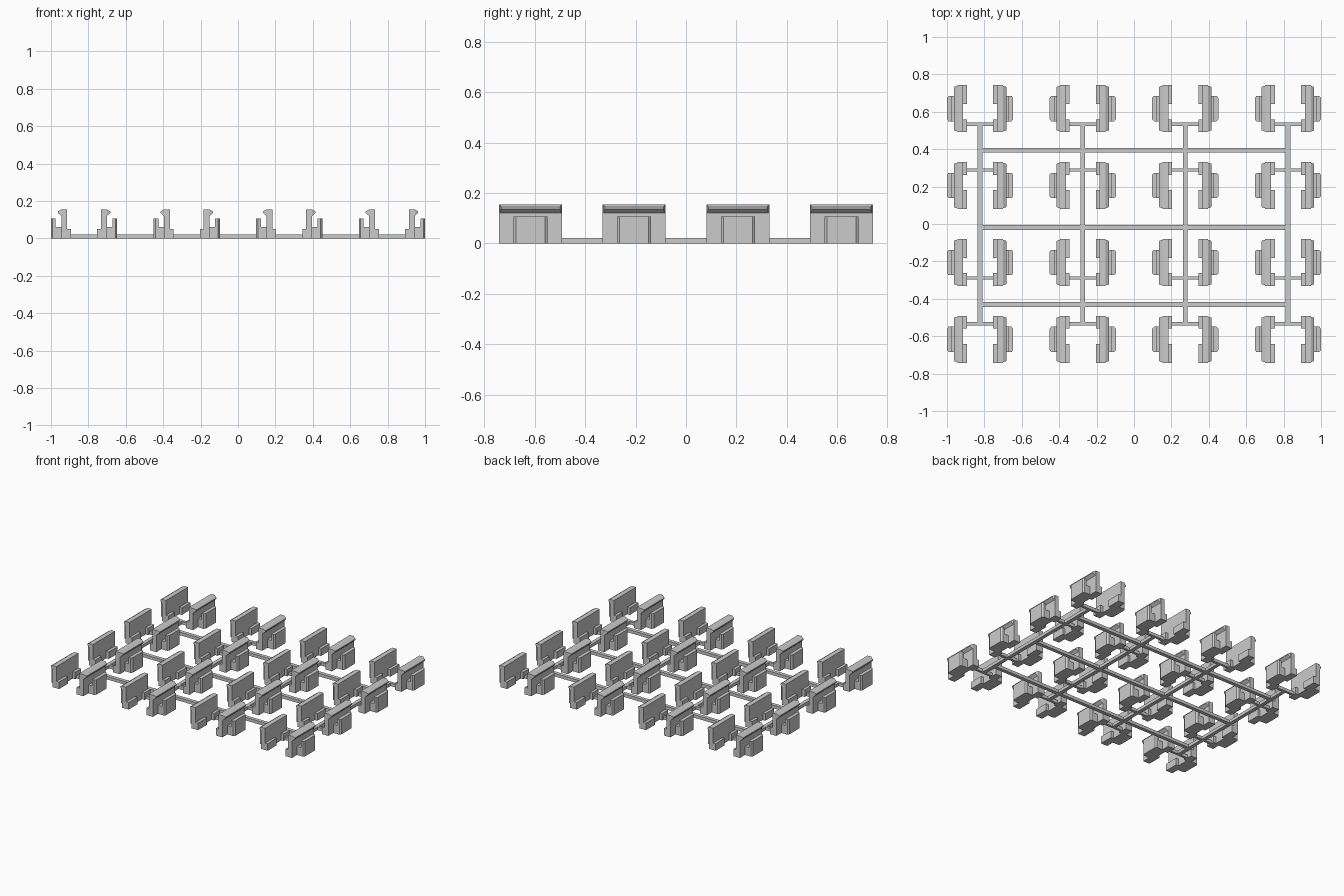
import bpy
import bmesh

cube = bpy.data.objects.get("Cube")
if cube:
    bpy.data.objects.remove(cube, do_unlink=True)

grey = bpy.data.materials.new("plain grey")
grey.use_nodes = True
grey.diffuse_color = (0.6, 0.6, 0.6, 1)
grey.node_tree.nodes["Principled BSDF"].inputs["Base Color"].default_value = (0.6, 0.6, 0.6, 1)


def prism(bm, rings):
    """Close a solid between matching rings of points."""
    loops = [[bm.verts.new(p) for p in ring] for ring in rings]
    n = len(loops[0])
    for a, b in zip(loops, loops[1:]):
        for i in range(n):
            j = (i + 1) % n
            bm.faces.new((a[i], a[j], b[j], b[i]))
    bm.faces.new(loops[0][::-1])
    bm.faces.new(loops[-1])


def box(bm, x0, x1, y0, y1, z1, z0=0):
    outline = [(x0, y0), (x1, y0), (x1, y1), (x0, y1)]
    prism(bm, [[(x, y, z) for x, y in outline] for z in (z0, z1)])


def finish(bm, name):
    bmesh.ops.recalc_face_normals(bm, faces=bm.faces)
    mesh = bpy.data.meshes.new(name)
    bm.to_mesh(mesh)
    bm.free()
    mesh.materials.append(grey)
    return mesh


def place(name, mesh, x=0, y=0, sx=1, sy=1):
    obj = bpy.data.objects.new(name, mesh)
    bpy.context.collection.objects.link(obj)
    obj.location = (x, y, 0)
    obj.scale = (sx, sy, 1)


def clip_mesh():
    bm = bmesh.new()
    # Tall plate
    box(bm, 0.09, 0.122, -0.125, 0.125, 0.155)
    # Wedge lip along the top of the plate, narrowing to its tip
    lip = [(0.122, 0.12, 0.122), (0.14, 0.136, 0.116),
           (0.14, 0.144, 0.116), (0.122, 0.155, 0.122)]
    prism(bm, [[(x, s * y, z) for x, z, y in lip] for s in (-1, 1)])
    # Channel floor
    box(bm, 0.12, 0.16, -0.068, 0.068, 0.06)
    # Outer jaw with chamfered corners
    outline = [(0.152, -0.068), (0.168, -0.068), (0.177, -0.057),
               (0.177, 0.057), (0.168, 0.068), (0.152, 0.068)]
    prism(bm, [[(x, y, z) for x, y in outline] for z in (0, 0.107)])
    # Inner feet, the short one meeting the runner
    box(bm, 0.07, 0.092, 0.025, 0.125, 0.05)
    box(bm, 0.07, 0.092, -0.125, -0.057, 0.05)
    return finish(bm, "clip")


def bar_mesh(name, half_x, half_y):
    bm = bmesh.new()
    box(bm, -half_x, half_x, -half_y, half_y, 0.022)
    return finish(bm, name)


columns = [-0.823, -0.274, 0.274, 0.823]
rows = [(-0.617, -1), (-0.206, 1), (0.206, -1), (0.617, 1)]
clip = clip_mesh()
stub = bar_mesh("stub", 0.075, 0.009)
long_bar = bar_mesh("long_bar", 0.013, 0.535)
cross_bar = bar_mesh("cross_bar", 0.836, 0.013)

# Mirrored clip pairs, each joined by a stub
for x in columns:
    place("long_runner", long_bar, x)
    for y, flip in rows:
        place("left_clip", clip, x, y, 1, flip)
        place("right_clip", clip, x, y, -1, flip)
        place("stub_runner", stub, x, y - flip * 0.083)

# Cross runners of the frame
for y in (-0.43, -0.018, 0.394):
    place("cross_runner", cross_bar, 0, y)
